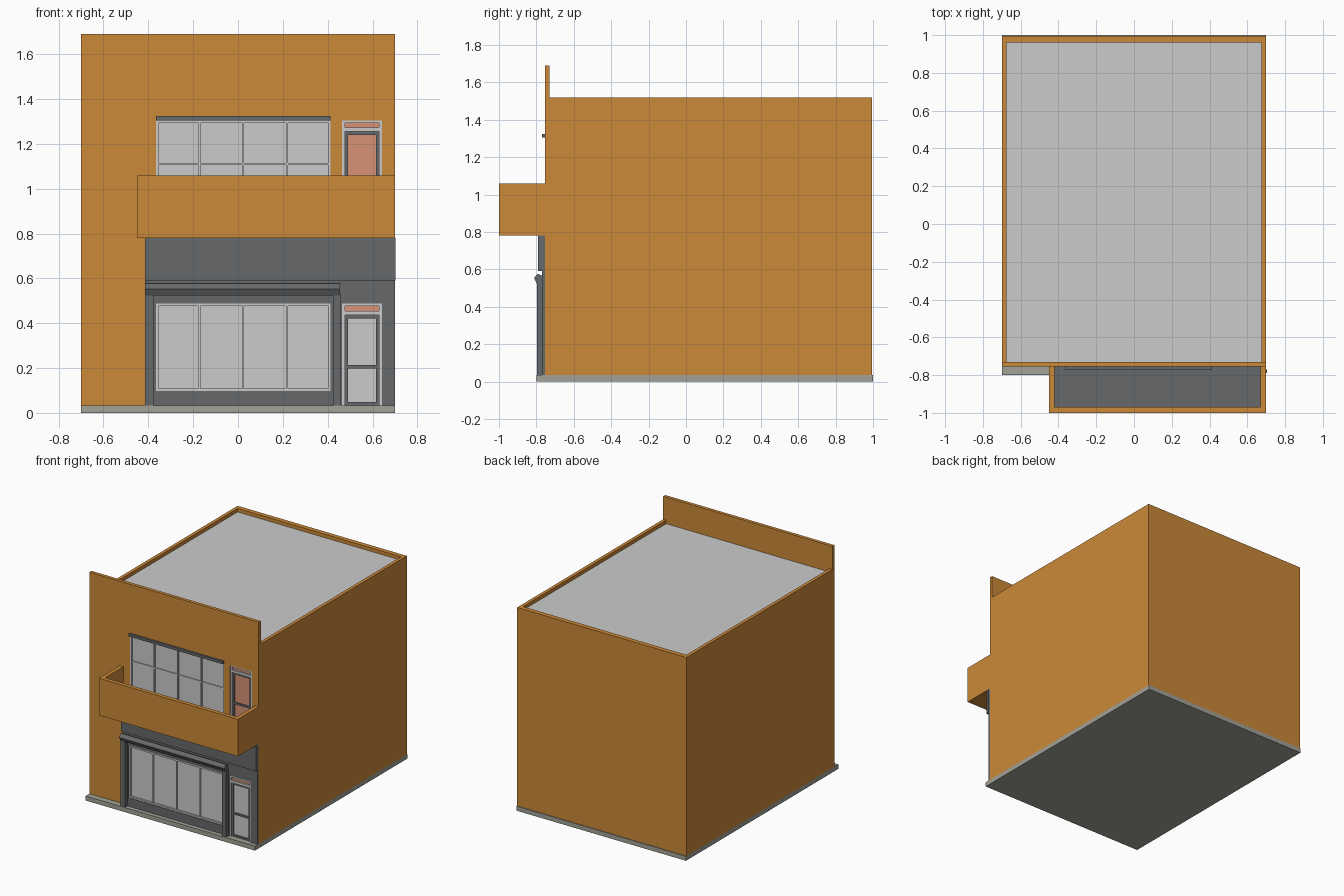
import bpy, bmesh

if "Cube" in bpy.data.objects:
    bpy.data.objects.remove(bpy.data.objects["Cube"])


def material(name, r, g, b):
    m = bpy.data.materials.new(name)
    m.diffuse_color = (r, g, b, 1)
    m.use_nodes = True
    m.node_tree.nodes["Principled BSDF"].inputs["Base Color"].default_value = m.diffuse_color
    return m


BRICK = material("brick", 0.60, 0.25, 0.04)
DARK = material("dark_paint", 0.135, 0.14, 0.147)
STONE = material("stone", 0.36, 0.36, 0.31)
TERRA = material("terracotta", 0.68, 0.29, 0.18)


def add_object(name, bm, mat):
    mesh = bpy.data.meshes.new(name)
    bmesh.ops.recalc_face_normals(bm, faces=bm.faces)
    bm.to_mesh(mesh)
    bm.free()
    obj = bpy.data.objects.new(name, mesh)
    bpy.context.collection.objects.link(obj)
    if mat:
        mesh.materials.append(mat)
    return obj


def boxes(name, mat, *spans):
    """One object made of boxes, each given as x0, x1, y0, y1, z0, z1."""
    bm = bmesh.new()
    for x0, x1, y0, y1, z0, z1 in spans:
        for v in bmesh.ops.create_cube(bm, size=1)["verts"]:
            v.co = (x0 if v.co.x < 0 else x1,
                    y0 if v.co.y < 0 else y1,
                    z0 if v.co.z < 0 else z1)
    return add_object(name, bm, mat)


def carve(obj, *spans):
    """Cut box-shaped openings out of an object."""
    for span in spans:
        cutter = boxes("cutter", None, span)
        cutter.hide_render = True
        mod = obj.modifiers.new("cut", 'BOOLEAN')
        mod.operation, mod.solver, mod.object = 'DIFFERENCE', 'EXACT', cutter
        bpy.context.view_layer.update()
        graph = bpy.context.evaluated_depsgraph_get()
        mesh = bpy.data.meshes.new_from_object(obj.evaluated_get(graph))
        obj.modifiers.clear()
        obj.data = mesh
        bpy.data.objects.remove(cutter)


def ring(x0, x1, y0, y1, z0, z1, t):
    """Four boxes forming a rectangular frame."""
    return [(x0, x0 + t, y0, y1, z0, z1), (x1 - t, x1, y0, y1, z0, z1),
            (x0 + t, x1 - t, y0, y1, z0, z0 + t),
            (x0 + t, x1 - t, y0, y1, z1 - t, z1)]


WX0, WX1 = -0.366, 0.413      # windows
DX0, DX1 = 0.464, 0.643       # doors


def window(name, y, z0, z1, rails=()):
    bars = ring(WX0, WX1, y, y + 0.03, z0, z1, 0.011)
    for i in (1, 2, 3):
        x = WX0 + (WX1 - WX0) * i / 4
        bars.append((x - 0.004, x + 0.004, y + 0.004, y + 0.025, z0 + 0.011, z1 - 0.011))
    for z in rails:
        bars.append((WX0 + 0.011, WX1 - 0.011, y + 0.006, y + 0.024, z - 0.005, z + 0.005))
    boxes(name + "_frame", None, *bars)
    boxes(name + "_glass", None, (WX0 + 0.005, WX1 - 0.005, y + 0.013, y + 0.02, z0 + 0.005, z1 - 0.005))


def door(name, y, z0, panel_mat):
    top = z0 + 0.453
    leaf_top = z0 + 0.402
    a, b = DX0 + 0.013, DX1 - 0.013
    boxes(name + "_frame", None,
          (DX0, a, y, y + 0.03, z0, top), (b, DX1, y, y + 0.03, z0, top),
          (a, b, y, y + 0.03, top - 0.011, top),
          (a, b, y, y + 0.03, leaf_top, leaf_top + 0.018))
    boxes(name + "_transom", TERRA, (a, b, y + 0.012, y + 0.02, leaf_top + 0.018, top - 0.011))
    boxes(name + "_leaf", DARK, *ring(a, b, y + 0.008, y + 0.028, z0, leaf_top, 0.014),
          (a + 0.014, b - 0.014, y + 0.008, y + 0.028, z0 + 0.165, z0 + 0.179))
    boxes(name + "_panel", panel_mat, (a + 0.01, b - 0.01, y + 0.016, y + 0.022, z0 + 0.01, leaf_top - 0.01))


# Pavement slab under the building
boxes("base_slab", STONE, (-0.7, 0.7, -0.8, 1.0, 0, 0.034))

# Main building with front parapet, roof recess and openings
body = boxes("building_walls", BRICK, (-0.7, 0.7, -0.755, 0.995, 0.034, 1.69))
carve(body,
      (-0.8, 0.8, -0.73, 1.2, 1.518, 1.8),
      (-0.675, 0.675, -0.73, 0.96, 1.48, 1.6),
      (WX0, WX1, -0.8, -0.722, 0.098, 0.487),
      (WX0, WX1, -0.8, -0.722, 0.915, 1.305),
      (DX0, DX1, -0.8, -0.722, 0.034, 0.487),
      (DX0, DX1, -0.8, -0.722, 0.852, 1.305))
boxes("roof", None, (-0.675, 0.675, -0.73, 0.96, 1.48, 1.492))

# Balcony
balcony = boxes("balcony", BRICK, (-0.45, 0.7, -1.0, -0.755, 0.78, 1.058))
carve(balcony, (-0.42, 0.67, -0.97, -0.6, 0.835, 1.2))
boxes("balcony_floor", DARK, (-0.42, 0.67, -0.97, -0.755, 0.835, 0.85))

# Shopfront panelling
panel = boxes("shopfront_panel", DARK, (-0.415, 0.7, -0.769, -0.755, 0.034, 0.78))
carve(panel, (WX0, WX1, -0.9, -0.7, 0.098, 0.487), (DX0, DX1, -0.9, -0.7, 0.0, 0.487))
boxes("shop_fascia", DARK, (-0.415, 0.703, -0.79, -0.769, 0.59, 0.78))
boxes("shop_pilasters", DARK, (-0.415, -0.376, -0.797, -0.769, 0.034, 0.53),
      (0.424, 0.459, -0.797, -0.769, 0.034, 0.53))

# Cornice above the shop window, an extruded profile
profile = [(-0.769, 0.565), (-0.792, 0.577), (-0.813, 0.553), (-0.797, 0.523), (-0.769, 0.523)]
bm = bmesh.new()
face = bm.faces.new([bm.verts.new((-0.415, y, z)) for y, z in profile])
ext = bmesh.ops.extrude_face_region(bm, geom=[face])["geom"]
bmesh.ops.translate(bm, vec=(0.871, 0, 0), verts=[g for g in ext if isinstance(g, bmesh.types.BMVert)])
# extrusion keeps the starting cap only if present
if not face.is_valid:
    bmesh.ops.holes_fill(bm, edges=bm.edges)
add_object("shop_cornice", bm, DARK)

# Windows and doors
window("shop_window", -0.765, 0.098, 0.487)
window("upper_window", -0.751, 0.915, 1.305, rails=(1.11,))
boxes("upper_window_lintel", DARK, (WX0, WX1, -0.77, -0.735, 1.305, 1.325))
door("shop_door", -0.765, 0.034, None)
door("upper_door", -0.751, 0.852, TERRA)
